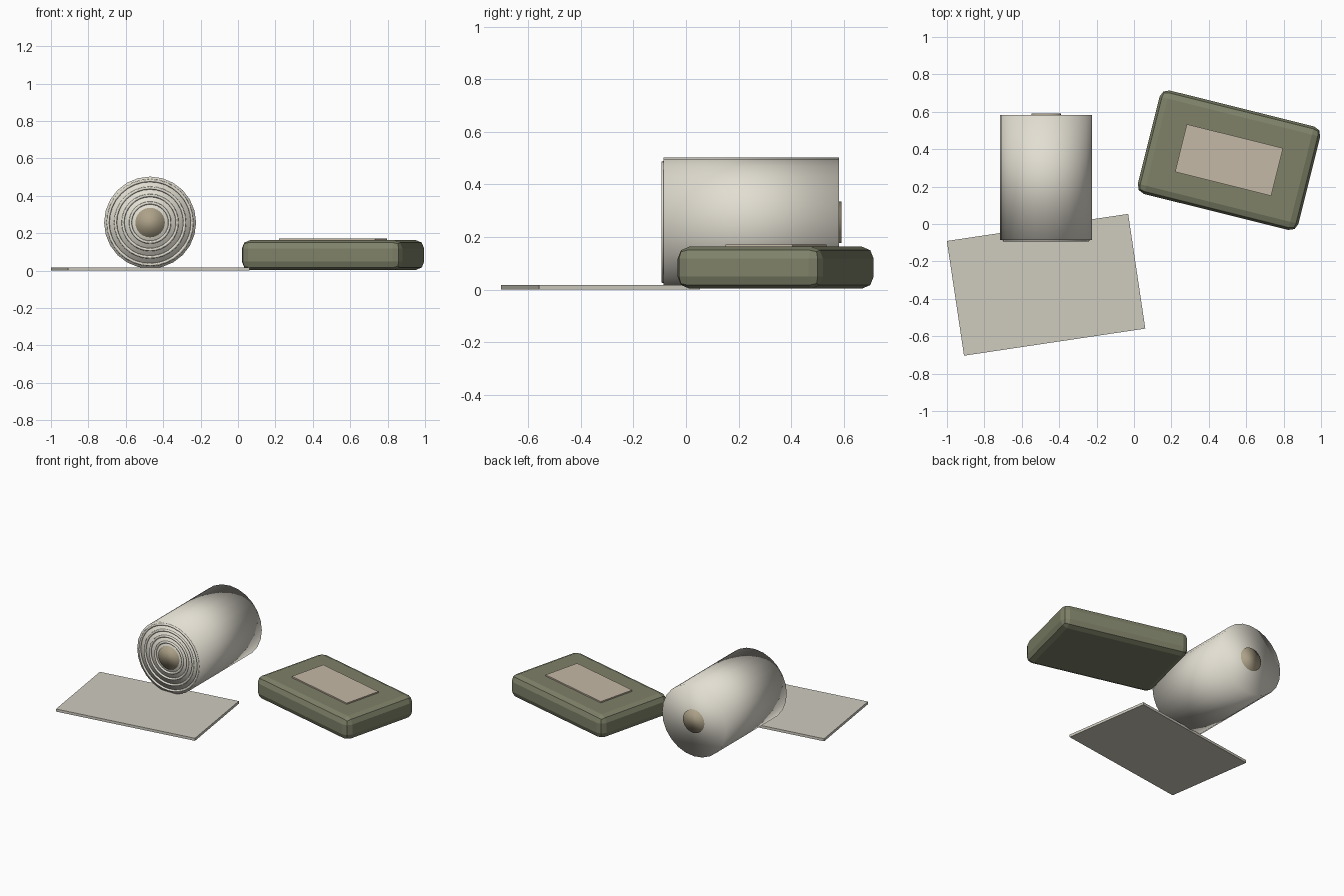
import bpy
from math import radians

if "Cube" in bpy.data.objects:
    bpy.data.objects.remove(bpy.data.objects["Cube"])


def material(name, rgb):
    m = bpy.data.materials.new(name)
    m.diffuse_color = (*rgb, 1)
    m.use_nodes = True
    m.node_tree.nodes["Principled BSDF"].inputs["Base Color"].default_value = m.diffuse_color
    return m


GAUZE = material("gauze", (0.76, 0.73, 0.64))
CLOTH = material("cloth", (0.62, 0.60, 0.52))
OLIVE = material("olive", (0.21, 0.22, 0.14))
TAN = material("tan", (0.56, 0.48, 0.38))
CORE = material("core", (0.42, 0.36, 0.25))


def finish(name, mat, smooth=False):
    ob = bpy.context.object
    ob.name = name
    ob.data.materials.append(mat)
    if smooth:
        bpy.ops.object.shade_smooth()
    return ob


def box(name, mat, x, y, z0, z1, w, d, angle):
    bpy.ops.mesh.primitive_cube_add(size=1, location=(x, y, (z0 + z1) / 2),
                                    rotation=(0, 0, radians(angle)))
    bpy.context.object.scale = (w, d, z1 - z0)
    bpy.ops.object.transform_apply(location=False, rotation=False, scale=True)
    return finish(name, mat)


def rod(name, mat, r, y0, y1):
    bpy.ops.mesh.primitive_cylinder_add(vertices=24, radius=r, depth=y1 - y0,
                                        location=(RX, (y0 + y1) / 2, RZ),
                                        rotation=(radians(90), 0, 0))
    return finish(name, mat, True)


# Flat cloth sheet
box("cloth_sheet", CLOTH, -0.47, -0.325, 0, 0.018, 0.98, 0.62, 8.5)

# Bandage roll lying on the sheet, with core and wound layers on the front
RX, RZ = -0.47, 0.257
rod("bandage_roll", GAUZE, 0.246, -0.086, 0.582)
rod("roll_core", CORE, 0.079, -0.094, 0.592)
for i, r in enumerate((0.105, 0.145, 0.185, 0.225)):
    bpy.ops.mesh.primitive_torus_add(major_radius=r, minor_radius=0.008,
                                     major_segments=32, minor_segments=6,
                                     location=(RX, -0.087, RZ),
                                     rotation=(radians(90), 0, 0))
    finish(f"wound_layer_{i + 1}", GAUZE, True)

# Padded pouch with a raised patch
pouch = box("pouch", OLIVE, 0.508, 0.341, 0.004, 0.163, 0.885, 0.57, -14)
bev = pouch.modifiers.new("soft_edges", 'BEVEL')
bev.width = 0.045
bev.segments = 2
box("pouch_patch", TAN, 0.508, 0.342, 0.15, 0.172, 0.53, 0.263, -14)
